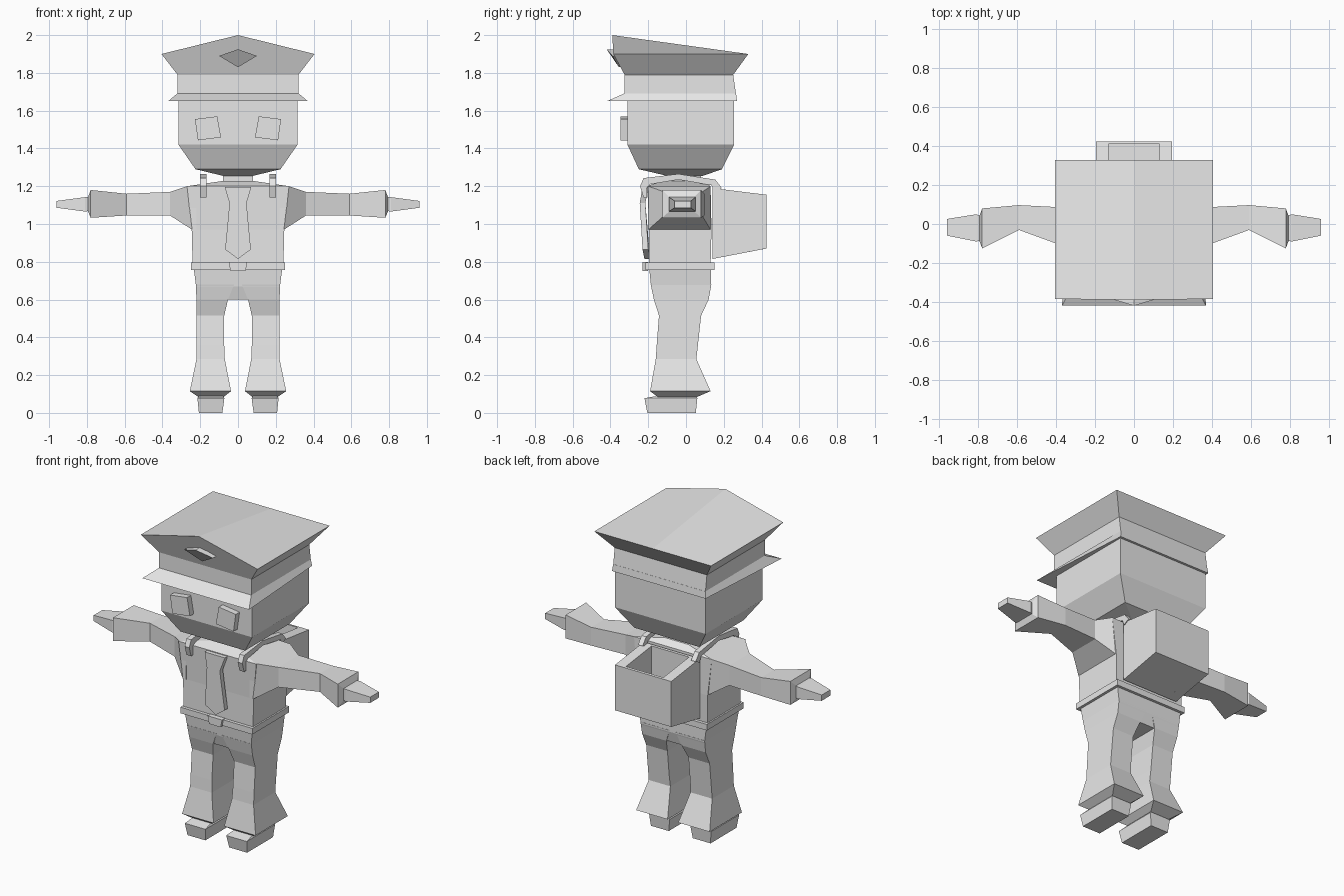
import bpy, bmesh

grey = bpy.data.materials.new("plain grey")
grey.diffuse_color = (0.8, 0.8, 0.8, 1)


def make(name, verts, faces):
    bm = bmesh.new()
    vs = [bm.verts.new(v) for v in verts]
    for f in faces:
        bm.faces.new([vs[i] for i in f])
    bmesh.ops.recalc_face_normals(bm, faces=bm.faces)
    me = bpy.data.meshes.new(name)
    bm.to_mesh(me)
    bm.free()
    me.materials.append(grey)
    ob = bpy.data.objects.new(name, me)
    bpy.context.collection.objects.link(ob)
    return ob


def loft(name, rings):
    """Skin rings of equal point count and cap both ends."""
    n = len(rings[0])
    verts = [p for r in rings for p in r]
    faces = [tuple(range(n)), tuple(range(len(verts) - n, len(verts)))]
    for k in range(len(rings) - 1):
        for i in range(n):
            j = (i + 1) % n
            faces.append((k*n + i, k*n + j, k*n + n + j, k*n + n + i))
    return make(name, verts, faces)


def rect(x0, x1, y0, y1, z):
    return [(x0, y0, z), (x1, y0, z), (x1, y1, z), (x0, y1, z)]


def sym(h, y0, y1, z):
    return rect(-h, h, y0, y1, z)


def side_ring(s, xt, xb, y0, y1, zb, zt):
    return [(s*xb, y0, zb), (s*xb, y1, zb), (s*xt, y1, zt), (s*xt, y0, zt)]


def plate(name, pts, back):
    """Front outline (x, y, z) thickened backwards along y."""
    return loft(name, [pts, [(x, y + back, z) for x, y, z in pts]])


# Head and neck
loft("head", [sym(.08, -.10, .09, 1.255), sym(.225, -.25, .19, 1.29),
              sym(.315, -.31, .255, 1.42), sym(.315, -.31, .255, 1.68)])
loft("neck", [sym(.08, -.10, .08, 1.19), sym(.08, -.10, .08, 1.265)])

# Cap: band, flared crown with a raised front peak, brim and badge
loft("cap_band", [sym(.32, -.325, .265, 1.685), sym(.32, -.325, .25, 1.79)])
make("cap_crown",
     sym(.32, -.325, .25, 1.79) + [(-.405, -.385, 1.9), (0, -.39, 2), (.405, -.385, 1.9),
                                   (.405, .33, 1.9), (0, .33, 1.9), (-.405, .33, 1.9)],
     [(0, 1, 2, 3), (0, 1, 6, 5, 4), (1, 2, 7, 6), (2, 3, 9, 8, 7), (3, 0, 4, 9),
      (4, 5, 8, 9), (5, 6, 7, 8)])
loft("cap_brim", [[(-.37, -.42, 1.65), (.37, -.42, 1.65), (.325, .27, 1.65), (-.325, .27, 1.65)],
                  sym(.32, -.325, .265, 1.692)])
plate("cap_badge", [(0, -.42, 1.925), (.1, -.39, 1.89), (0, -.355, 1.83), (-.1, -.39, 1.89)], .04)

# Torso
loft("shirt", [sym(.24, -.195, .13, .775), sym(.245, -.195, .135, .97),
               sym(.27, -.205, .13, 1.2), sym(.08, -.13, .09, 1.228)])
loft("belt", [sym(.25, -.215, .15, .757), sym(.25, -.215, .15, .795)])
plate("buckle", [(-.05, -.23, .8), (.05, -.23, .8), (.04, -.23, .752), (-.04, -.23, .752)], .03)
plate("tie", [(-.07, -.23, 1.195), (.07, -.23, 1.195), (.045, -.245, 1.11),
              (.068, -.23, .865), (0, -.22, .815), (-.068, -.23, .865), (-.045, -.245, 1.11)], .03)

# Hips
loft("hips", [sym(.19, -.165, .115, .6), sym(.222, -.185, .133, .67), sym(.235, -.195, .133, .77)])

for s, side in ((-1, "left"), (1, "right")):
    # Eye plate, slightly tilted
    plate(side + "_eye", [(s*.11, -.348, 1.57), (s*.228, -.348, 1.555),
                          (s*.212, -.348, 1.443), (s*.09, -.348, 1.459)], .05)
    # Sleeve and hand
    loft(side + "_sleeve", [side_ring(s, *a) for a in (
        (.22, .22, -.2, .13, .97, 1.2), (.27, .243, -.2, .13, .97, 1.2),
        (.36, .36, -.115, .085, 1.045, 1.17), (.59, .59, -.031, .097, 1.045, 1.16),
        (.78, .78, -.125, .08, 1.033, 1.18), (.795, .795, -.085, .04, 1.07, 1.14))])
    loft(side + "_hand", [side_ring(s, *a) for a in (
        (.785, .785, -.085, .04, 1.07, 1.142), (.81, .81, -.09, .05, 1.066, 1.142),
        (.96, .96, -.06, .026, 1.086, 1.122))])
    # Trouser leg and shoe
    loft(side + "_leg", [rect(s*a, s*b, c, d, z) for a, b, c, d, z in (
        (.075, .21, -.15, .06, .085), (.037, .255, -.19, .13, .115),
        (.07, .22, -.16, .055, .285), (.073, .22, -.155, .063, .36),
        (.073, .22, -.143, .08, .515), (.053, .22, -.17, .12, .6),
        (.02, .223, -.187, .134, .68))])
    loft(side + "_shoe", [rect(s*.083, s*.207, -.205, .052, 0),
                          rect(s*.072, s*.215, -.22, .06, .078),
                          rect(s*.08, s*.207, -.15, .055, .09)])
    # Shoulder strap, swept over the shoulder to the bag
    path = [((-.225, 1.14), (-.205, 1.14)), ((-.243, 1.2), (-.208, 1.19)),
            ((-.225, 1.243), (-.19, 1.21)), ((-.04, 1.265), (-.04, 1.235)),
            ((.155, 1.235), (.135, 1.205)), ((.19, 1.19), (.15, 1.17))]
    loft(side + "_strap", [[(s*.168, *o), (s*.2, *o), (s*.2, *i), (s*.168, *i)] for o, i in path])

# Bag: open top, thick side walls, thin back wall
outer = [(.14, .815), (.425, .87), (.425, 1.155), (.14, 1.19)]


def bag_part(name, x0, x1, prof):
    loft(name, [[(x, y, z) for y, z in prof] for x in (x0, x1)])


bag_part("bag_left_wall", -.195, -.13, outer)
bag_part("bag_right_wall", .13, .195, outer)
bag_part("bag_back_wall", -.13, .13, [(.41, .867), (.425, .87), (.425, 1.155), (.41, 1.157)])
bag_part("bag_front_wall", -.13, .13, [(.14, .815), (.155, .818), (.155, 1.188), (.14, 1.19)])
bag_part("bag_floor", -.13, .13, [(.155, .818), (.41, .867), (.41, .9), (.155, .9)])
